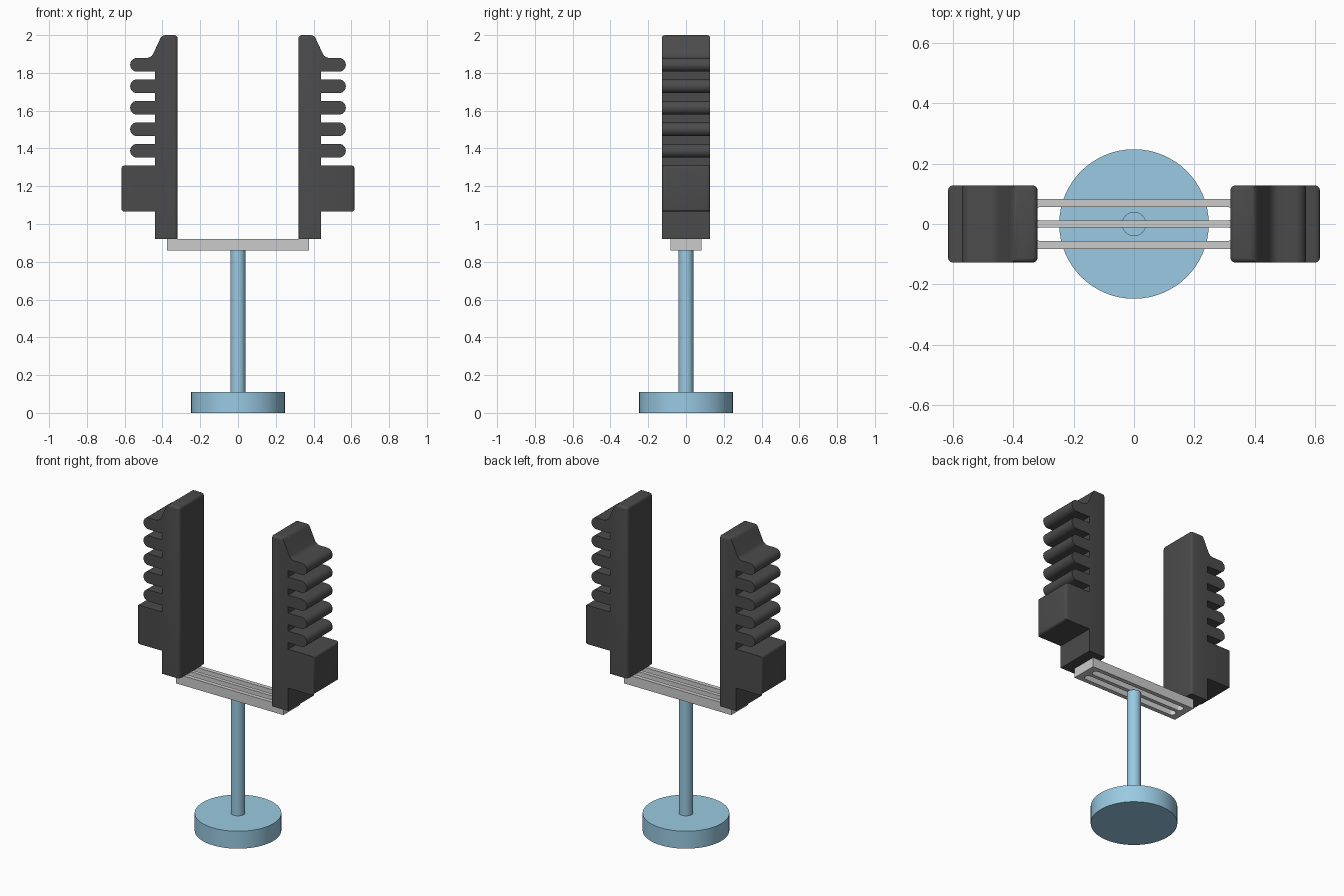
import bpy, bmesh
from math import sin, cos, pi, radians

if "Cube" in bpy.data.objects:
    bpy.data.objects.remove(bpy.data.objects["Cube"])


def material(name, rgb):
    m = bpy.data.materials.new(name)
    m.diffuse_color = (*rgb, 1)
    m.use_nodes = True
    m.node_tree.nodes["Principled BSDF"].inputs["Base Color"].default_value = m.diffuse_color
    return m


def finish(bm, name, mat=None, angle=35):
    bmesh.ops.recalc_face_normals(bm, faces=bm.faces[:])
    me = bpy.data.meshes.new(name)
    bm.to_mesh(me)
    bm.free()
    ob = bpy.data.objects.new(name, me)
    bpy.context.collection.objects.link(ob)
    if mat:
        me.materials.append(mat)
    bpy.ops.object.select_all(action='DESELECT')
    ob.select_set(True)
    bpy.context.view_layer.objects.active = ob
    bpy.ops.object.shade_smooth_by_angle(angle=radians(angle))
    return ob


def cylinder(name, r, z0, z1, mat):
    bm = bmesh.new()
    bmesh.ops.create_cone(bm, cap_ends=True, segments=64, radius1=r, radius2=r, depth=z1 - z0)
    bmesh.ops.translate(bm, verts=bm.verts[:], vec=(0, 0, (z0 + z1) / 2))
    return finish(bm, name, mat)


blue = material("blue", (0.32, 0.59, 0.76))
dark = material("dark", (0.07, 0.07, 0.07))

# Round foot and stem
cylinder("base_disc", 0.248, 0, 0.11, blue)
cylinder("stem", 0.04, 0.11, 0.86, blue)

# Crossbar: rectangle with two round-ended slots, extruded from a filled curve
def slot(cy, hx=0.335, r=0.022, n=10):
    pts = []
    for s, a0 in ((1, -pi / 2), (-1, pi / 2)):
        pts += [(s * (hx - r) + r * cos(a0 + pi * i / n), cy + r * sin(a0 + pi * i / n))
                for i in range(n + 1)]
    return pts


cu = bpy.data.curves.new("crossbar_outline", 'CURVE')
cu.dimensions = '2D'
cu.fill_mode = 'BOTH'
cu.extrude = 0.03
bx, by = 0.375, 0.083
for pts in ([(-bx, -by), (bx, -by), (bx, by), (-bx, by)], slot(0.034), slot(-0.034)):
    sp = cu.splines.new('POLY')
    sp.points.add(len(pts) - 1)
    for p, (x, y) in zip(sp.points, pts):
        p.co = (x, y, 0, 1)
    sp.use_cyclic_u = True
tmp = bpy.data.objects.new("crossbar_outline", cu)
bpy.context.collection.objects.link(tmp)
bpy.context.view_layer.update()
me = tmp.evaluated_get(bpy.context.evaluated_depsgraph_get()).to_mesh()
bm = bmesh.new()
bm.from_mesh(me)
tmp.to_mesh_clear()
bpy.data.objects.remove(tmp)
bmesh.ops.remove_doubles(bm, verts=bm.verts[:], dist=1e-5)
bmesh.ops.translate(bm, verts=bm.verts[:], vec=(0, 0, 0.89))
finish(bm, "crossbar")

# Jaw dimensions
IN, OUT, FIN, BLK = 0.32, 0.44, 0.571, 0.617
TOP, HALF, R = 2.0, 0.128, 0.0365


def jaw_profile():
    # Plate and block, going up the outer side
    pts = [(IN, 0.92), (OUT, 0.92), (OUT, 1.065), (BLK, 1.065), (BLK, 1.31), (OUT, 1.31)]
    # Five round-ended fins
    for k in range(5):
        z = 1.388 + k * 0.1137
        pts.append((OUT, z - R))
        pts += [(FIN - R + R * cos(a), z + R * sin(a))
                for a in (-pi / 2 + pi * i / 12 for i in range(13))]
        if k < 4:
            pts.append((OUT, z + R))
    # Fillet and sloped tip
    pts += [(0.478, 1.8795), (0.467, 1.883), (0.457, 1.890), (0.449, 1.901)]
    pts += [(0.403, TOP), (IN, TOP)]
    return pts


def jaw(name, side):
    bm = bmesh.new()
    face = bm.faces.new([bm.verts.new((x, -HALF, z)) for x, z in jaw_profile()])
    ext = bmesh.ops.extrude_face_region(bm, geom=[face])['geom']
    bmesh.ops.translate(bm, vec=(0, 2 * HALF, 0),
                        verts=[v for v in ext if isinstance(v, bmesh.types.BMVert)])
    bmesh.ops.recalc_face_normals(bm, faces=bm.faces[:])

    # Round the inner vertical edges, the tip and the outer face of the block
    def rounded(e):
        a, b = (v.co for v in e.verts)
        both = lambda i, val: abs(a[i] - val) < 1e-4 and abs(b[i] - val) < 1e-4
        inner = both(0, IN) and abs(a.z - b.z) > 0.1
        return inner or both(2, TOP) or both(0, BLK)

    bmesh.ops.bevel(bm, geom=[e for e in bm.edges if rounded(e)], offset=0.017,
                    segments=4, profile=0.5, affect='EDGES')
    for v in bm.verts:
        v.co.x *= side
    finish(bm, name, dark)


jaw("right_jaw", 1)
jaw("left_jaw", -1)
